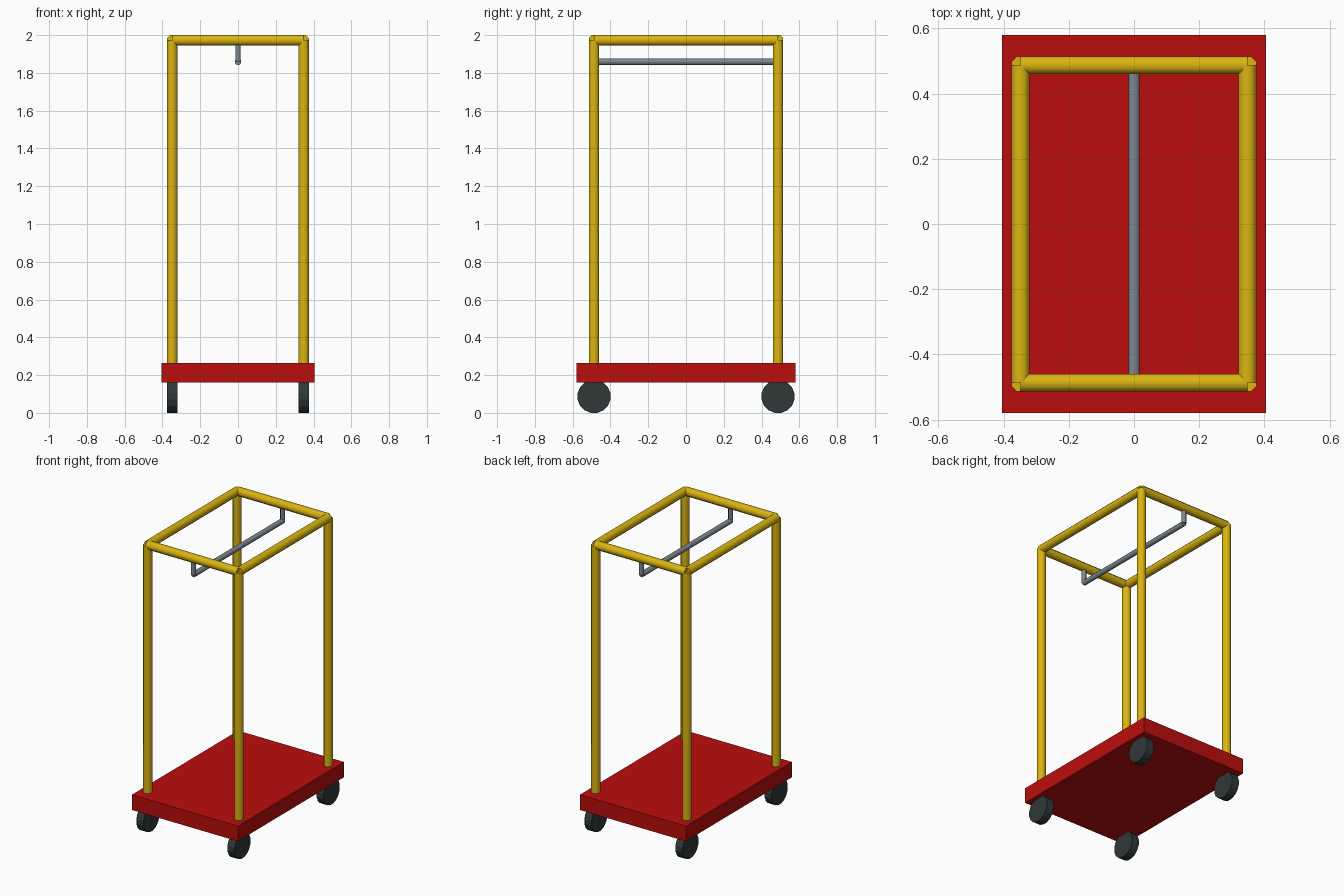
import bpy
import math
from mathutils import Vector, Matrix

if "Cube" in bpy.data.objects:
    bpy.data.objects.remove(bpy.data.objects["Cube"])


def material(name, rgb):
    m = bpy.data.materials.new(name)
    m.diffuse_color = (*rgb, 1.0)
    m.use_nodes = True
    m.node_tree.nodes["Principled BSDF"].inputs["Base Color"].default_value = m.diffuse_color
    return m


RED = material("red", (0.50, 0.004, 0.004))
YELLOW = material("yellow", (0.70, 0.46, 0.006))
GREY = material("steel grey", (0.21, 0.25, 0.28))
BLACK = material("rubber black", (0.030, 0.040, 0.040))


def tube(name, a, b, r, sides, mat, smooth=True):
    """Prism from a to b with flat sides facing the axes; r is the flat-side radius."""
    a, b = Vector(a), Vector(b)
    d = b - a
    bpy.ops.mesh.primitive_cylinder_add(
        vertices=sides, radius=r / math.cos(math.pi / sides), depth=d.length)
    ob = bpy.context.object
    ob.name = name
    ob.data.transform(Matrix.Rotation(math.pi / sides, 4, 'Z'))
    ob.data.transform(d.to_track_quat('Z', 'Y').to_matrix().to_4x4())
    ob.location = (a + b) / 2
    ob.data.materials.append(mat)
    if smooth:
        bpy.ops.object.shade_smooth_by_angle(angle=math.radians(50))
    return ob


X, Y, TOP, R = 0.348, 0.487, 1.9725, 0.0275
BASE_LO, BASE_HI = 0.16, 0.265

# Platform
bpy.ops.mesh.primitive_cube_add(size=1, location=(0, 0, (BASE_LO + BASE_HI) / 2))
base = bpy.context.object
base.name = "platform"
base.data.transform(Matrix.Diagonal((0.81, 1.16, BASE_HI - BASE_LO, 1)))
base.data.materials.append(RED)

# Posts and wheels at the four corners
for sx, xn in ((-1, "left"), (1, "right")):
    for sy, yn in ((-1, "front"), (1, "back")):
        x, y = sx * X, sy * Y
        tube(f"{yn}_{xn}_post", (x, y, BASE_HI - 0.01), (x, y, TOP), R, 8, YELLOW)
        tube(f"{yn}_{xn}_wheel", (x - 0.0275, y, 0.087), (x + 0.0275, y, 0.087),
             0.087, 16, BLACK, smooth=False)

# Top frame rails, meeting at the post centres
for s, n in ((-1, "left"), (1, "right")):
    tube(f"{n}_top_rail", (s * X, -Y, TOP), (s * X, Y, TOP), R, 8, YELLOW)
for s, n in ((-1, "front"), (1, "back")):
    tube(f"{n}_top_rail", (-X, s * Y, TOP), (X, s * Y, TOP), R, 8, YELLOW)
    # Hanger drop under each end rail
    tube(f"{n}_hanger_drop", (0, s * Y, 1.859), (0, s * Y, TOP), 0.014, 8, GREY)

# Hanging bar
tube("hanging_bar", (0, -Y, 1.859), (0, Y, 1.859), 0.017, 8, GREY)
